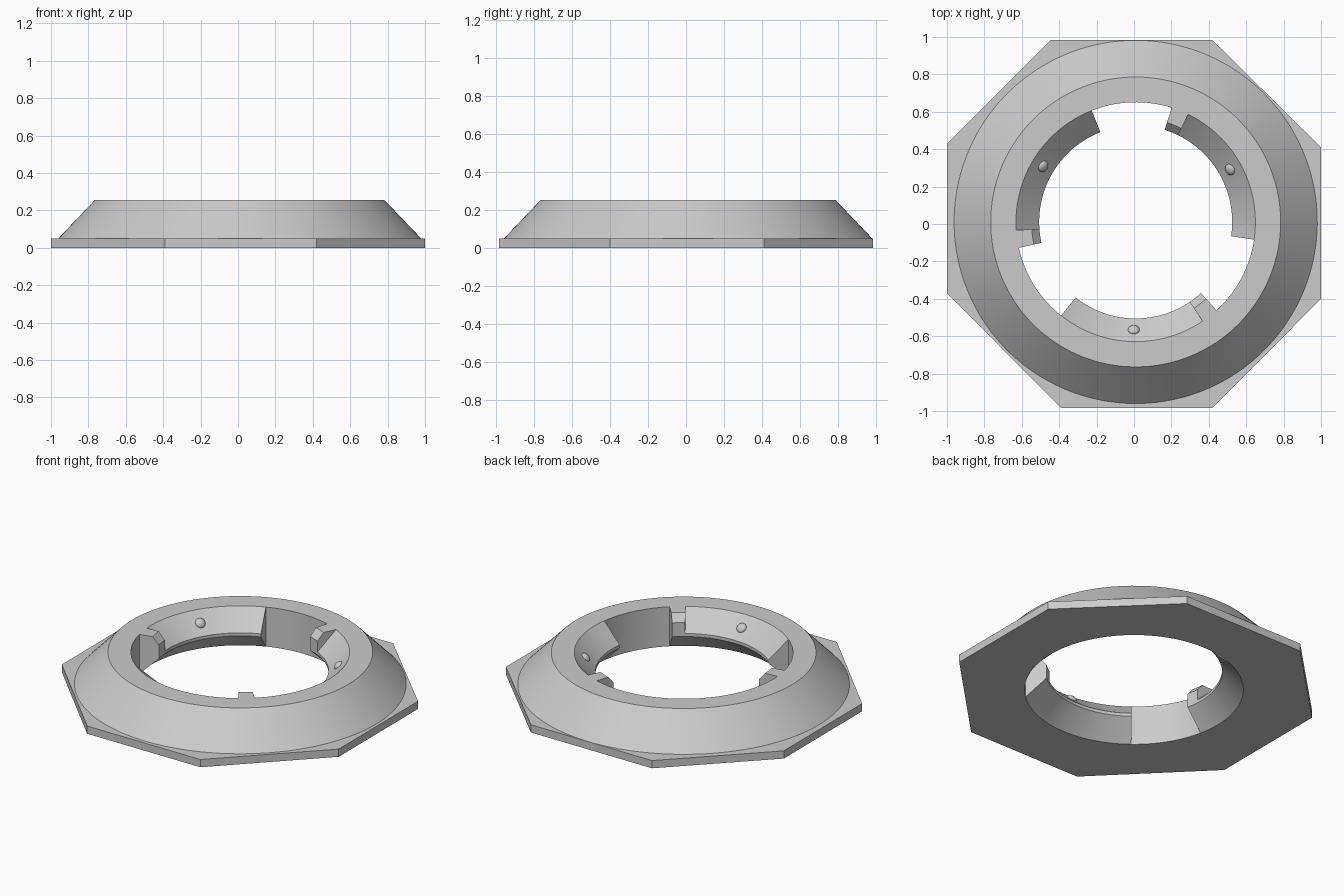
import bpy, bmesh
from math import radians, cos, sin
from mathutils import Vector, Matrix

if "Cube" in bpy.data.objects:
    bpy.data.objects.remove(bpy.data.objects["Cube"], do_unlink=True)

grey = bpy.data.materials.new("satin_grey")
grey.use_nodes = True
grey.diffuse_color = (0.6, 0.6, 0.6, 1)
grey.node_tree.nodes["Principled BSDF"].inputs["Base Color"].default_value = (0.6, 0.6, 0.6, 1)

CENTRE = Vector((0.009, 0.011, 0))
HOLE, TIP, TOP, PLATE = 0.64, 0.516, 0.255, 0.05


def polar(radius, z, angle):
    a = radians(angle)
    return CENTRE + Vector((radius * cos(a), radius * sin(a), z))


def finish(bm, name):
    mesh = bpy.data.meshes.new(name)
    bm.to_mesh(mesh)
    bm.free()
    obj = bpy.data.objects.new(name, mesh)
    bpy.context.collection.objects.link(obj)
    mesh.materials.append(grey)
    bpy.ops.object.select_all(action="DESELECT")
    obj.select_set(True)
    bpy.context.view_layer.objects.active = obj
    bpy.ops.object.shade_smooth_by_angle(angle=radians(30))
    return obj


def face(bm, points):
    return bm.faces.new([bm.verts.new(p) for p in points])


def sweep(bm, profile, angles):
    """Revolve a radius/height profile through a list of angles."""
    for a, b in zip(angles, angles[1:]):
        for p, q in zip(profile, profile[1:]):
            face(bm, [polar(*p, a), polar(*p, b), polar(*q, b), polar(*q, a)])


def plate_face(bm, outline, radius, z, angles):
    """Flat octagon with a round hole."""
    edges = []
    for loop in ([Vector((x, y, z)) for x, y in outline],
                 [polar(radius, z, a) for a in angles[:-1]]):
        verts = [bm.verts.new(p) for p in loop]
        edges += [bm.edges.new((v, w)) for v, w in zip(verts, verts[1:] + verts[:1])]
    bmesh.ops.triangle_fill(bm, use_beauty=True, use_dissolve=False, edges=edges)


# Inner wall profiles, top to bottom
gap = [(HOLE, TOP), (HOLE, 0)]
tab = [(HOLE, TOP), (TIP, 0.138), (TIP, 0.118), (HOLE, 0)]
stop = [(HOLE, TOP), (0.557, TOP), (TIP, 0.208), (TIP, 0.138), (TIP, 0.118), (HOLE, 0)]
sectors = [(tab, 72.5, 29), (stop, 8.5, 4), (gap, 39, 16)]

# Bayonet ring: three tabs, each with a stop block and an open gap
bm = bmesh.new()
angle = -8.5
ring = [angle]
for turn in range(3):
    start = angle
    face(bm, [polar(*p, start) for p in tab])
    face(bm, [polar(*p, start + 72.5) for p in stop[:4]])
    face(bm, [polar(*p, start + 81) for p in stop])
    for profile, span, steps in sectors:
        angles = [angle + span * i / steps for i in range(steps + 1)]
        sweep(bm, profile, angles)
        ring += angles[1:]
        angle += span

# Sloped collar and its flat rim
sweep(bm, [(0.971, PLATE), (0.775, TOP), (HOLE, TOP)], ring)

# Octagonal base plate
octagon = [(-0.445, 0.983), (-1, 0.43), (-1, -0.37), (-0.39, -0.983),
           (0.42, -0.983), (1, -0.40), (1, 0.41), (0.42, 0.983)]
plate_face(bm, octagon, 0.971, PLATE, ring)
plate_face(bm, octagon, HOLE, 0, ring)
for (x1, y1), (x2, y2) in zip(octagon, octagon[1:] + octagon[:1]):
    face(bm, [(x1, y1, 0), (x2, y2, 0), (x2, y2, PLATE), (x1, y1, PLATE)])

# The rim over each stop is flush, so weld everything into one shell
bmesh.ops.remove_doubles(bm, verts=bm.verts, dist=0.0002)
bmesh.ops.recalc_face_normals(bm, faces=bm.faces)
finish(bm, "bayonet_ring")

# Detent bump on the slope of each tab
for i in range(3):
    a = 29 + 120 * i
    bm = bmesh.new()
    bmesh.ops.create_uvsphere(bm, u_segments=24, v_segments=12, radius=0.031)
    tilt = Matrix.Rotation(radians(a), 4, "Z") @ Matrix.Rotation(radians(-45), 4, "Y")
    bm.transform(Matrix.Translation(polar(0.577, 0.196, a)) @ tilt @ Matrix.Diagonal((1, 1, 0.6, 1)))
    finish(bm, f"detent_bump_{i + 1}")
